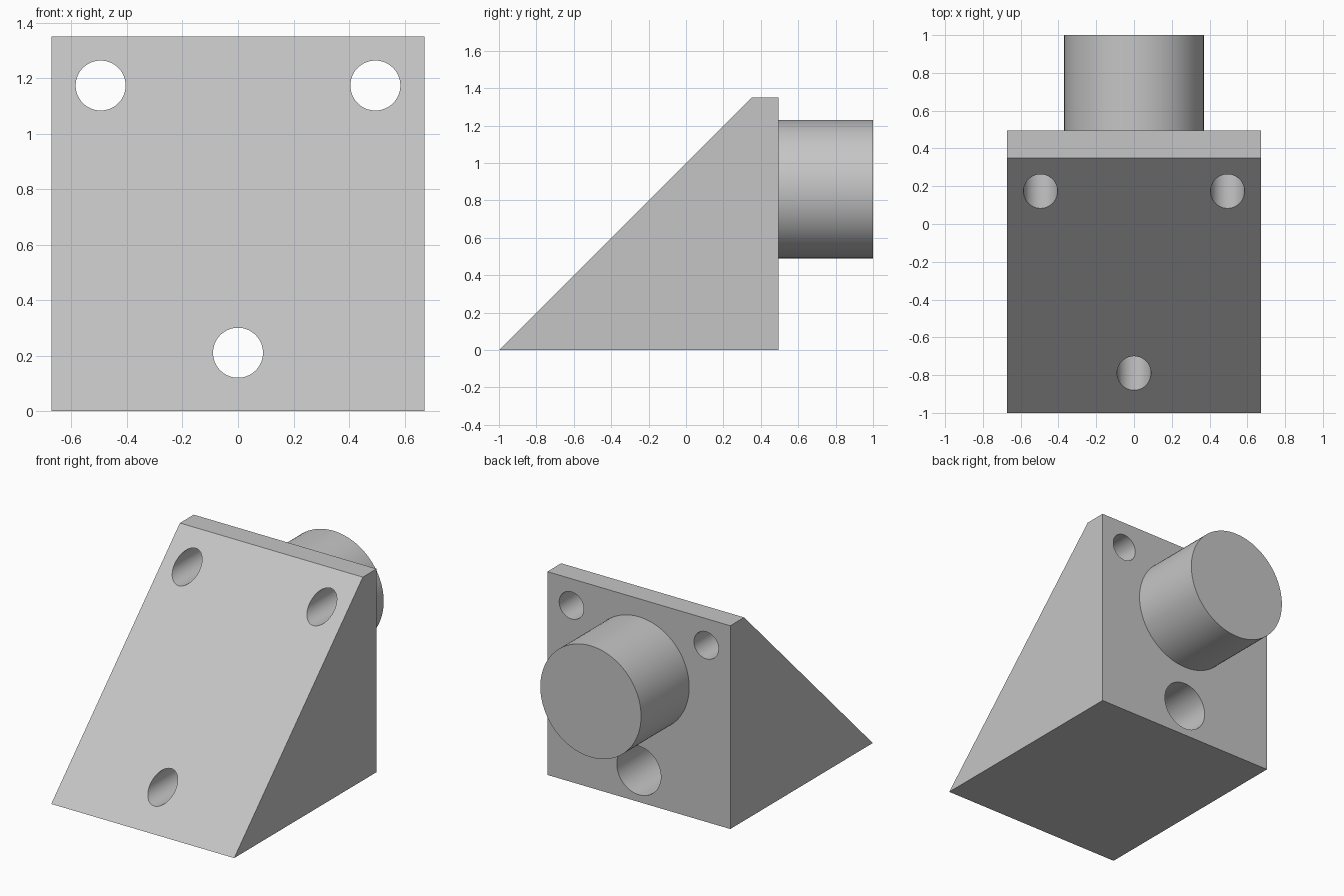
import bpy, bmesh, math

if "Cube" in bpy.data.objects:
    bpy.data.objects.remove(bpy.data.objects["Cube"])

BACK = 0.495
HALF_W = 0.672
TOP = 1.35

grey = bpy.data.materials.new("light_grey")
grey.diffuse_color = (0.56, 0.56, 0.56, 1)
grey.use_nodes = True
grey.node_tree.nodes["Principled BSDF"].inputs["Base Color"].default_value = grey.diffuse_color


def cylinder(name, x, z, radius, y0, y1):
    """Cylinder running along y from y0 to y1."""
    bpy.ops.mesh.primitive_cylinder_add(
        vertices=96, radius=radius, depth=y1 - y0,
        location=(x, (y0 + y1) / 2, z), rotation=(math.pi / 2, 0, 0))
    ob = bpy.context.object
    ob.name = name
    ob.data.materials.append(grey)
    return ob


def smooth(ob):
    bpy.ops.object.select_all(action='DESELECT')
    ob.select_set(True)
    bpy.context.view_layer.objects.active = ob
    bpy.ops.object.shade_smooth_by_angle(angle=math.radians(30))


# Wedge block: side profile extruded across x
profile = [(-1, 0), (BACK, 0), (BACK, TOP), (TOP - 1, TOP)]
bm = bmesh.new()
side = bm.faces.new([bm.verts.new((-HALF_W, y, z)) for y, z in profile])
out = bmesh.ops.extrude_face_region(bm, geom=[side])
moved = [v for v in out["geom"] if isinstance(v, bmesh.types.BMVert)]
bmesh.ops.translate(bm, verts=moved, vec=(2 * HALF_W, 0, 0))
bmesh.ops.recalc_face_normals(bm, faces=bm.faces)
mesh = bpy.data.meshes.new("wedge_block")
bm.to_mesh(mesh)
bm.free()
mesh.materials.append(grey)
block = bpy.data.objects.new("wedge_block", mesh)
bpy.context.collection.objects.link(block)

# Three through holes, the lower one with a wide counterbore from the back
cutters = [
    cylinder("left_hole_cutter", -0.495, 1.173, 0.09, -1.2, 0.8),
    cylinder("right_hole_cutter", 0.495, 1.173, 0.09, -1.2, 0.8),
    cylinder("lower_hole_cutter", 0, 0.21, 0.09, -1.2, 0.8),
    cylinder("counterbore_cutter", 0, 0.21, 0.162, -0.47, 0.8),
]
for cutter in cutters:
    bpy.context.view_layer.objects.active = block
    mod = block.modifiers.new(cutter.name, 'BOOLEAN')
    mod.operation = 'DIFFERENCE'
    mod.solver = 'EXACT'
    mod.object = cutter
    bpy.ops.object.modifier_apply(modifier=mod.name)
    bpy.data.objects.remove(cutter)
smooth(block)

# Round boss on the back face
smooth(cylinder("rear_boss", 0, 0.86, 0.37, BACK, 1.0))
